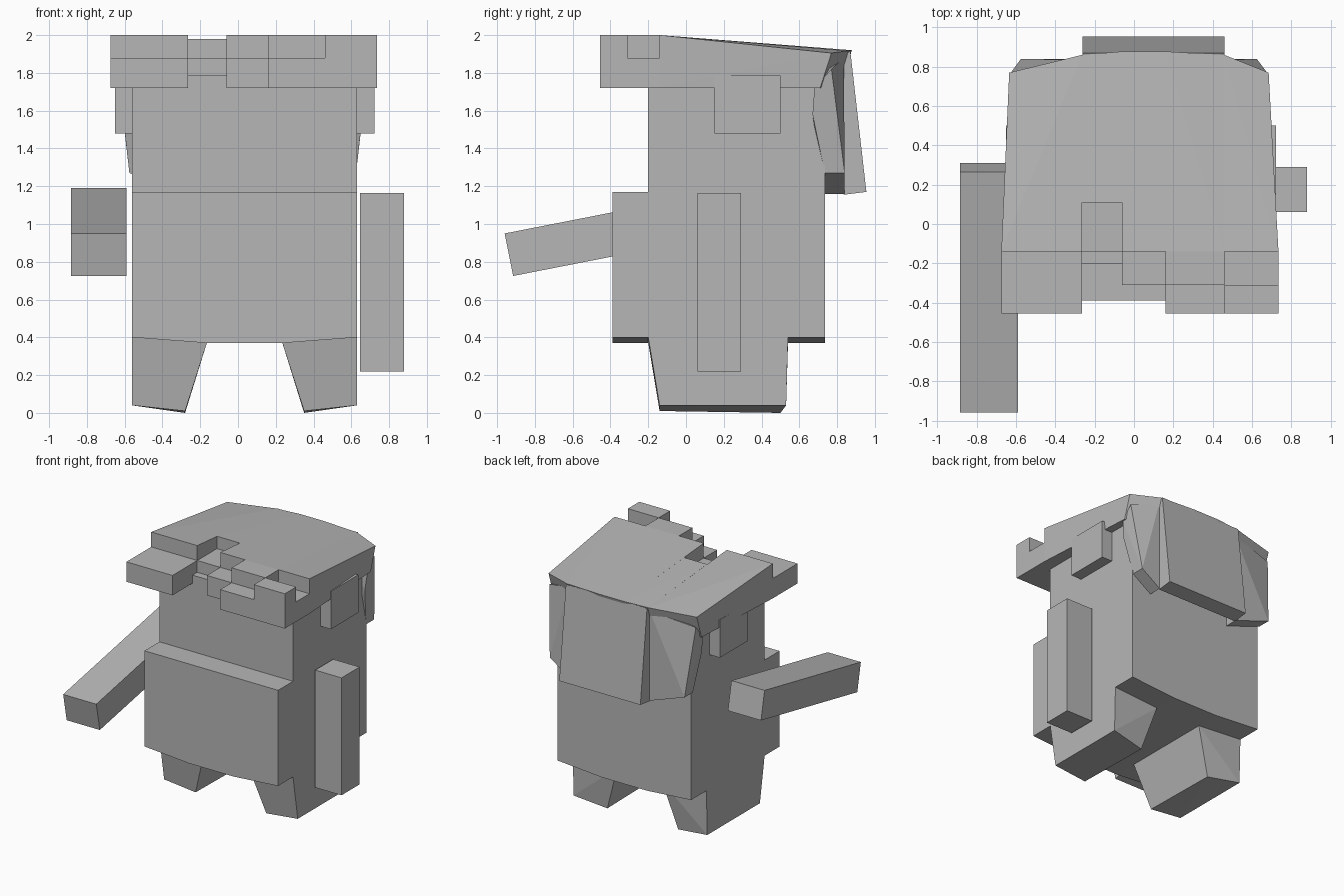
import bpy
import bmesh

cube = bpy.data.objects.get("Cube")
if cube:
    bpy.data.objects.remove(cube, do_unlink=True)

GREY = (0.47, 0.47, 0.47, 1.0)
grey = bpy.data.materials.new("plain_grey")
grey.use_nodes = True
grey.diffuse_color = GREY
grey.node_tree.nodes["Principled BSDF"].inputs["Base Color"].default_value = GREY


def solid(name, *point_sets):
    """One object made of convex blocks, each given by its corners."""
    mesh = bpy.data.meshes.new(name)
    bm = bmesh.new()
    for points in point_sets:
        verts = [bm.verts.new(p) for p in points]
        bmesh.ops.convex_hull(bm, input=verts)
    bmesh.ops.dissolve_limit(bm, angle_limit=0.01, verts=bm.verts, edges=bm.edges)
    bmesh.ops.recalc_face_normals(bm, faces=bm.faces)
    bm.to_mesh(mesh)
    bm.free()
    obj = bpy.data.objects.new(name, mesh)
    obj.data.materials.append(grey)
    bpy.context.collection.objects.link(obj)
    return obj


def box(x0, x1, y0, y1, z0, z1):
    return [(x, y, z) for x in (x0, x1) for y in (y0, y1) for z in (z0, z1)]


def prism_x(x0, x1, profile):
    return [(x, y, z) for x in (x0, x1) for y, z in profile]


def prism_y(y0, y1, profile):
    return [(x, y, z) for y in (y0, y1) for x, z in profile]


MID = 0.035          # centre line of the body
HALF = 0.595         # half width of the body

# Torso: thick lower half, set-back upper half
solid("lower_body", prism_y(-0.39, 0.735, [
    (MID - HALF, 1.17), (MID + HALF, 1.17), (MID + HALF, 0.4),
    (0.235, 0.37), (-0.165, 0.37), (MID - HALF, 0.4)]))
solid("head", box(MID - HALF, MID + HALF, -0.2, 0.735, 1.17, 1.785))

# Legs, tapered and tilted, with tufts of hair above the ears
for side, label in ((1, "left"), (-1, "right")):
    outer, top_in, low_in = (MID + side * d for d in (HALF, 0.2, 0.315))
    solid(label + "_leg", [
        (outer, -0.2, 0.4), (outer, 0.54, 0.4),
        (top_in, -0.2, 0.37), (top_in, 0.54, 0.37),
        (outer, -0.14, 0.04), (outer, 0.53, 0.04),
        (low_in, -0.14, 0.01), (low_in, 0.5, 0.0)])
    edge = MID + side * 0.687
    solid(label + "_side_tuft",
          box(min(edge, outer), max(edge, outer), 0.15, 0.5, 1.48, 1.785))

# Arms: one hanging, one reaching forward
solid("left_arm", box(0.645, 0.88, 0.06, 0.29, 0.22, 1.165))
solid("right_arm", prism_x(-0.885, -0.59, [
    (-0.96, 0.95), (-0.915, 0.725), (0.31, 0.965), (0.265, 1.19)]))

# Hair cap in strips: (front x, back x, back y, back z) at each cut
cuts = [(-0.675, -0.635, 0.77, 1.905), (-0.265, -0.265, 0.86, 1.917),
        (-0.06, -0.06, 0.878, 1.92), (0.16, 0.16, 0.878, 1.92),
        (0.46, 0.46, 0.86, 1.917), (0.735, 0.685, 0.77, 1.905)]
fronts = [-0.14, 0.11, -0.14, -0.14, -0.14]
strips = []
for a, b, front in zip(cuts, cuts[1:], fronts):
    strip = []
    for fx, bx, by, bz in (a, b):
        front_z = 2.0 - 0.08 * (front + 0.14)
        strip += [(fx, front, front_z), (fx, front, 1.72),
                  (bx, by, bz), (bx, by - 0.06, 1.72)]
    strips.append(strip)
solid("hair_cap", *strips)

# Stepped fringe
solid("fringe",
      box(-0.675, -0.265, -0.455, -0.14, 1.72, 1.88),
      box(-0.265, -0.06, -0.14, 0.11, 1.72, 1.88),
      box(-0.06, 0.16, -0.31, -0.14, 1.72, 1.88),
      box(0.16, 0.735, -0.455, -0.14, 1.72, 1.88),
      box(0.16, 0.46, -0.31, -0.14, 1.88, 2.0),
      box(0.46, 0.735, -0.455, -0.31, 1.88, 2.0))

# Back hair: raised middle panel and two slanted side panels
solid("back_hair_middle", prism_x(-0.262, 0.46, [
    (0.87, 1.915), (0.955, 1.17), (0.835, 1.155), (0.73, 1.27), (0.73, 1.85)]))
for side, inner, label in ((1, 0.46, "left"), (-1, -0.262, "right")):
    top, mid, low = (0.025 + side * d for d in (0.652, 0.635, 0.6))
    solid(label + "_back_hair", [
        (top, 0.77, 1.82), (inner, 0.835, 1.88),
        (top, 0.68, 1.72), (inner, 0.7, 1.85),
        (mid, 0.67, 1.58), (low, 0.735, 1.27), (low, 0.84, 1.27),
        (inner, 0.735, 1.16), (inner, 0.84, 1.16)])
